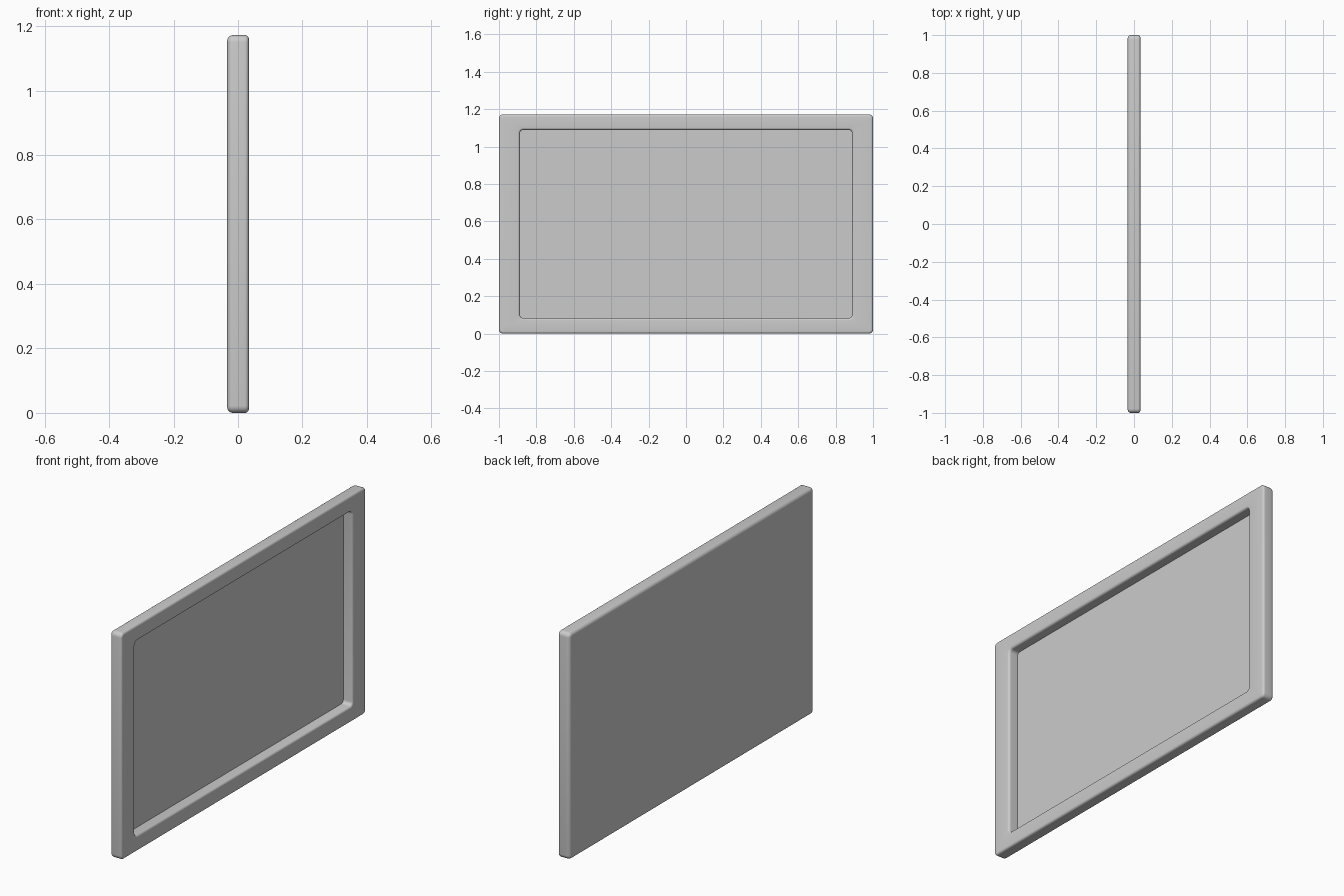
import bpy, bmesh, math

if "Cube" in bpy.data.objects:
    bpy.data.objects.remove(bpy.data.objects["Cube"])

H = 1.172          # panel height
T = 0.0335         # half thickness
bm = bmesh.new()


def ring(x, hy, hz, r, seg=5):
    """Rounded rectangle in the YZ plane at depth x."""
    verts = []
    for k, (sy, sz) in enumerate(((1, 1), (-1, 1), (-1, -1), (1, -1))):
        for i in range(seg + 1):
            a = math.pi / 2 * (k + i / seg)
            verts.append(bm.verts.new((x, sy * (hy - r) + r * math.cos(a),
                                       H / 2 + sz * (hz - r) + r * math.sin(a))))
    return verts


def arc(cx, cd, r, a0, a1, n=6):
    """Points (x, outward distance) along a rounded edge of the profile."""
    return [(cx + r * math.cos(math.radians(a0 + (a1 - a0) * i / n)),
             cd + r * math.sin(math.radians(a0 + (a1 - a0) * i / n))) for i in range(n + 1)]


rings = []
# Outer shell: back edge with a large round, front edge with a smaller one
rb, rf, ri = 0.018, 0.012, 0.012
for x, d in arc(-T + rb, -rb, rb, 180, 90) + arc(T - rf, -rf, rf, 90, 0):
    rings.append(ring(x, 1 + d, H / 2 + d, 0.022 + d))
# Recess: rounded lip, straight wall down to the screen plane
oy, oz = 0.888, 0.503
for x, d in arc(T - ri, ri, ri, 0, -90):
    rings.append(ring(x, oy + d, oz + d, 0.018 + d))
rings.append(ring(-0.019, oy, oz, 0.018))

for a, b in zip(rings, rings[1:]):
    n = len(a)
    for i in range(n):
        j = (i + 1) % n
        bm.faces.new((a[i], a[j], b[j], b[i]))
# Flat back and recessed screen
bm.faces.new(rings[0])
bm.faces.new(rings[-1])
bmesh.ops.recalc_face_normals(bm, faces=bm.faces)

mesh = bpy.data.meshes.new("framed_panel")
bm.to_mesh(mesh)
bm.free()
panel = bpy.data.objects.new("framed_panel", mesh)
bpy.context.collection.objects.link(panel)
bpy.context.view_layer.objects.active = panel
panel.select_set(True)
bpy.ops.object.shade_smooth_by_angle(angle=math.radians(35))
